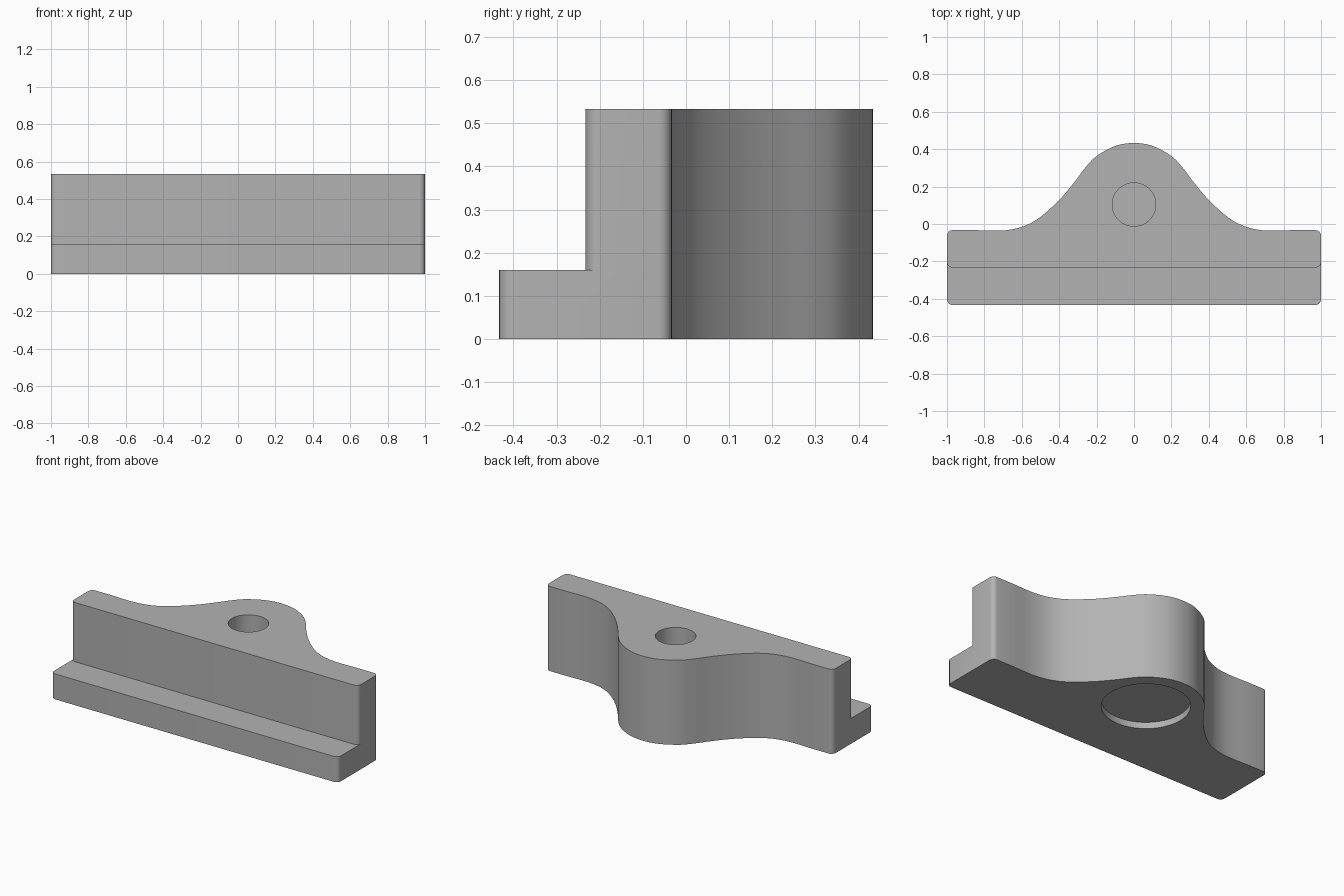
import bpy, bmesh, math
from mathutils import Vector

if "Cube" in bpy.data.objects:
    bpy.data.objects.remove(bpy.data.objects["Cube"])

HEIGHT, STEP_Z = 0.533, 0.16
R = 0.03                      # rounding of the vertical corners
HOLE_Y = 0.104

grey = bpy.data.materials.new("grey")
grey.diffuse_color = (0.45, 0.45, 0.45, 1)
grey.use_nodes = True
grey.node_tree.nodes["Principled BSDF"].inputs["Base Color"].default_value = grey.diffuse_color


def corner(cx, cy, start):
    """Quarter-circle rounding, counter-clockwise from the start angle."""
    return [(cx + R * math.cos(math.radians(start + a)),
             cy + R * math.sin(math.radians(start + a))) for a in range(0, 91, 15)]


def spline(pts, n=6):
    """Smooth curve through the points."""
    out = []
    for i in range(1, len(pts) - 2):
        p0, p1, p2, p3 = (Vector(p) for p in pts[i - 1:i + 3])
        for k in range(n):
            t = k / n
            out.append(tuple(0.5 * (2 * p1 + (p2 - p0) * t + (2 * p0 - 5 * p1 + 4 * p2 - p3) * t * t
                                    + (3 * p1 - p0 - 3 * p2 + p3) * t ** 3)))
    return out + [tuple(pts[-2])]


def front(y):
    """Front edge from left to right with rounded corners."""
    return corner(-1 + R, y + R, 180) + corner(1 - R, y + R, 270)


# Back edge from right to left: flat ends swelling into the central boss
half = [(0.85, -0.033), (0.74, -0.036), (0.66, -0.03), (0.58, -0.008), (0.5, 0.038), (0.4, 0.128),
        (0.32, 0.222), (0.26, 0.302), (0.2, 0.363), (0.1, 0.417), (0, 0.433)]
full = half + [(-x, y) for x, y in reversed(half[:-1])]
back = (corner(1 - R, -0.033 - R, 0) + spline([(0.96, -0.033)] + full + [(-0.96, -0.033)])
        + corner(-1 + R, -0.033 - R, 90))

# Stepped body: wide ledge below, narrower wall above
bm = bmesh.new()


def ring(pts, z):
    return [bm.verts.new((x, y, z)) for x, y in pts]


b0, b1, b2 = (ring(back, z) for z in (0, STEP_Z, HEIGHT))
f0, f1 = (ring(front(-0.433), z) for z in (0, STEP_Z))
u1, u2 = (ring(front(-0.233), z) for z in (STEP_Z, HEIGHT))


def strip(lo, hi):
    for i in range(len(lo) - 1):
        bm.faces.new((lo[i], lo[i + 1], hi[i + 1], hi[i]))


strip(b0, b1)
strip(b1, b2)
strip(f0, f1)
strip(u1, u2)
bm.faces.new(list(reversed(b0 + f0)))                      # underside
bm.faces.new(b2 + u2)                                      # top
bm.faces.new(f1 + u1[::-1])                                # ledge
bm.faces.new((b0[-1], f0[0], f1[0], u1[0], b1[-1]))        # left end
bm.faces.new((b1[-1], u1[0], u2[0], b2[-1]))
bm.faces.new((f0[-1], b0[0], b1[0], u1[-1], f1[-1]))       # right end
bm.faces.new((u1[-1], b1[0], b2[0], u2[-1]))
bmesh.ops.recalc_face_normals(bm, faces=bm.faces)
mesh = bpy.data.meshes.new("bracket_body")
bm.to_mesh(mesh)
bm.free()
mesh.materials.append(grey)
body = bpy.data.objects.new("bracket_body", mesh)
bpy.context.collection.objects.link(body)


# Blind hole in the top and shallow round recess in the underside
def bore(name, radius, z0, z1):
    bpy.ops.mesh.primitive_cylinder_add(vertices=64, radius=radius, depth=z1 - z0,
                                        location=(0, HOLE_Y, (z0 + z1) / 2))
    cutter = bpy.context.object
    cutter.name = name
    cutter.hide_render = True
    cutter.data.materials.append(grey)
    mod = body.modifiers.new(name, 'BOOLEAN')
    mod.operation, mod.solver, mod.object = 'DIFFERENCE', 'EXACT', cutter
    bpy.ops.object.select_all(action='DESELECT')
    bpy.context.view_layer.objects.active = body
    body.select_set(True)
    bpy.ops.object.modifier_apply(modifier=name)
    bpy.data.objects.remove(cutter)


bore("top_hole_cutter", 0.116, 0.27, HEIGHT + 0.1)
bore("bottom_recess_cutter", 0.25, -0.1, 0.04)
bpy.ops.object.shade_smooth_by_angle(angle=math.radians(30))
